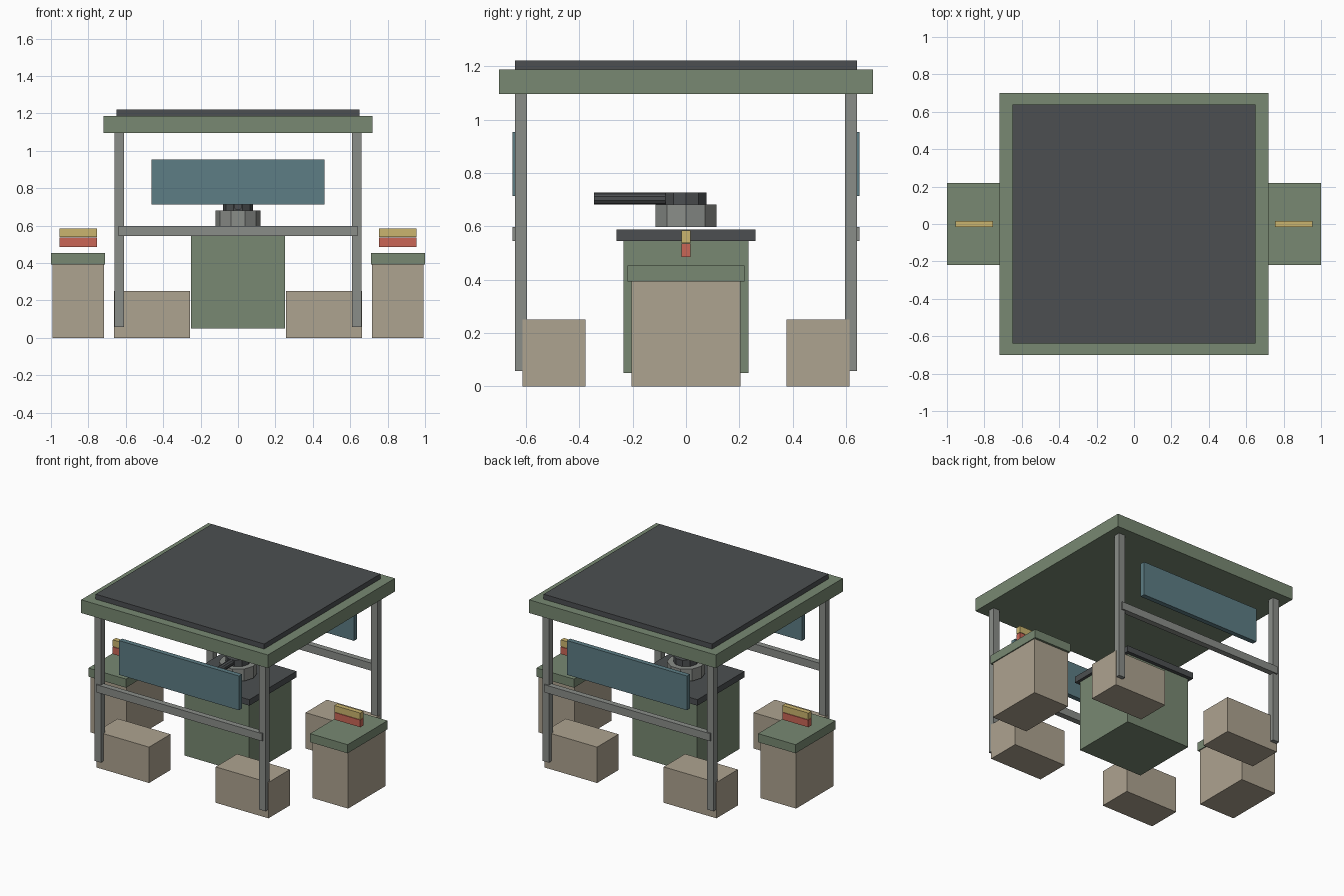
import bpy, bmesh
from mathutils import Matrix

if "Cube" in bpy.data.objects:
    bpy.data.objects.remove(bpy.data.objects["Cube"])


def material(name, rgb):
    lin = [(c / 255 / 12.92) if c <= 10 else ((c / 255 + 0.055) / 1.055) ** 2.4 for c in rgb]
    m = bpy.data.materials.new(name)
    m.diffuse_color = (*lin, 1)
    m.use_nodes = True
    m.node_tree.nodes["Principled BSDF"].inputs["Base Color"].default_value = m.diffuse_color
    return m


GREEN = material("sage green", (120, 137, 114))
DARK = material("charcoal", (76, 79, 81))
GREY = material("steel grey", (138, 141, 137))
TAN = material("sand tan", (174, 163, 144))
TEAL = material("dull teal", (93, 125, 133))
YELLOW = material("straw yellow", (203, 181, 110))
RED = material("brick red", (202, 102, 86))


def finish(name, bm, mat):
    mesh = bpy.data.meshes.new(name)
    bm.to_mesh(mesh)
    bm.free()
    mesh.materials.append(mat)
    obj = bpy.data.objects.new(name, mesh)
    bpy.context.collection.objects.link(obj)
    return obj


def box(name, mat, x, y, z):
    """Box from (min, max) ranges."""
    bm = bmesh.new()
    bmesh.ops.create_cube(bm, size=1)
    for v in bm.verts:
        v.co = [(a + b) / 2 + c * abs(b - a) for (a, b), c in zip((x, y, z), v.co)]
    return finish(name, bm, mat)


def cylinder(name, mat, radius, depth, center, sides=10, axis="Z"):
    bm = bmesh.new()
    m = Matrix.Translation(center)
    # first corner on the y axis, or lying along y
    m = m @ (Matrix.Rotation(1.5707963, 4, "Z") if axis == "Z" else Matrix.Rotation(1.5707963, 4, "X"))
    bmesh.ops.create_cone(bm, cap_ends=True, segments=sides, radius1=radius,
                          radius2=radius, depth=depth, matrix=m)
    return finish(name, bm, mat)


# Roof
box("roof_slab", GREEN, (-0.72, 0.72), (-0.70, 0.70), (1.095, 1.187))
box("roof_panel", DARK, (-0.65, 0.65), (-0.64, 0.64), (1.187, 1.222))

# Central cabinet with worktop
box("cabinet", GREEN, (-0.25, 0.25), (-0.235, 0.235), (0.05, 0.545))
box("worktop", DARK, (-0.27, 0.27), (-0.26, 0.26), (0.545, 0.587))

# Turntable with arm pointing to the front
cylinder("turntable_base", GREY, 0.12, 0.084, (0, 0, 0.64))
cylinder("turntable_hub", DARK, 0.08, 0.044, (0, 0, 0.704))
cylinder("turntable_arm", DARK, 0.022, 0.36, (0, -0.165, 0.704), axis="Y")

for sy, end in ((-1, "front"), (1, "back")):
    # Rail and hanging panel across each end
    box(end + "_rail", GREY, (-0.64, 0.64), (sy * 0.61, sy * 0.65), (0.545, 0.598))
    box(end + "_panel", TEAL, (-0.463, 0.463), (sy * 0.617, sy * 0.651), (0.714, 0.953))
    for sx, side in ((-1, "left"), (1, "right")):
        # Corner posts and corner blocks
        tag = end + "_" + side
        box(tag + "_post", GREY, (sx * 0.61, sx * 0.66), (sy * 0.595, sy * 0.64), (0.058, 1.095))
        box(tag + "_block", TAN, (sx * 0.257, sx * 0.664), (sy * 0.377, sy * 0.613), (0, 0.25))

for sx, side in ((-1, "left"), (1, "right")):
    # Side pedestals with stacked bars above
    box(side + "_pedestal", TAN, (sx * 0.717, sx * 0.993), (-0.205, 0.205), (0, 0.393))
    box(side + "_pedestal_top", GREEN, (sx * 0.71, sx), (-0.22, 0.22), (0.393, 0.453))
    box(side + "_lower_bar", RED, (sx * 0.755, sx * 0.955), (-0.017, 0.017), (0.485, 0.535))
    box(side + "_upper_bar", YELLOW, (sx * 0.755, sx * 0.955), (-0.017, 0.017), (0.538, 0.584))
